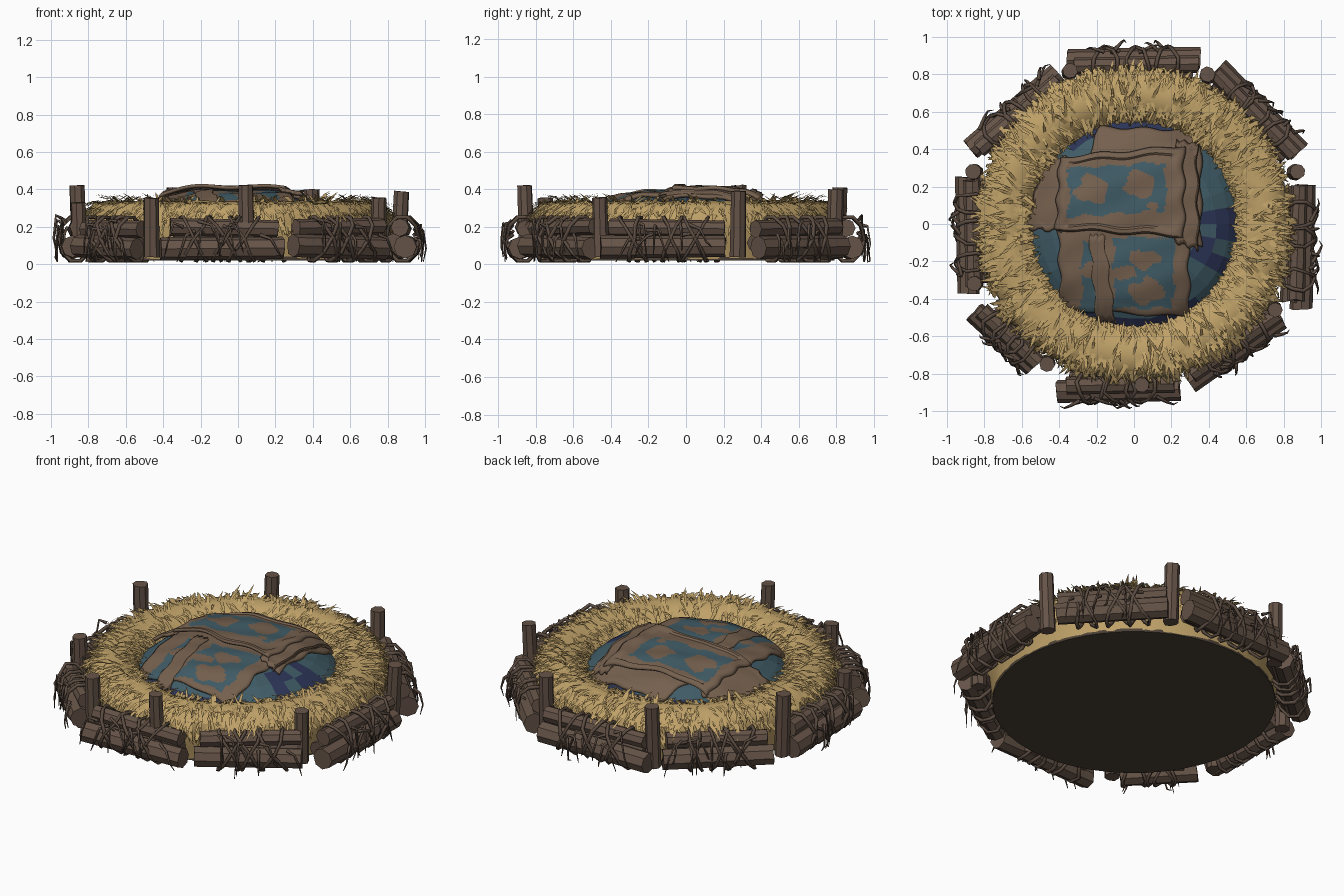
import bpy, bmesh, math, random
from mathutils import Vector

random.seed(7)
rnd = random.uniform
TAU = math.tau
cube = bpy.data.objects.get("Cube")
if cube:
    bpy.data.objects.remove(cube, do_unlink=True)


def material(name, srgb):
    m = bpy.data.materials.new(name)
    col = [(c / 255) ** 2.2 for c in srgb] + [1]
    m.diffuse_color = col
    m.use_nodes = True
    m.node_tree.nodes["Principled BSDF"].inputs["Base Color"].default_value = col
    return m


STRAW = material("straw", (190, 160, 104))
WOOD = material("wood_brown", (101, 84, 73))
TWINE = material("twine_brown", (92, 77, 67))
CLOTH = material("cloth_brown", (116, 96, 79))
TEAL = material("paint_teal", (66, 92, 102))
NAVY = material("cushion_navy", (48, 56, 88))
BASE = material("base_dark", (76, 66, 56))


def finish(name, bm, mats, smooth=False):
    mesh = bpy.data.meshes.new(name)
    bm.to_mesh(mesh)
    bm.free()
    ob = bpy.data.objects.new(name, mesh)
    bpy.context.collection.objects.link(ob)
    for m in mats:
        mesh.materials.append(m)
    if smooth:
        bpy.ops.object.select_all(action='DESELECT')
        ob.select_set(True)
        bpy.context.view_layer.objects.active = ob
        bpy.ops.object.shade_smooth_by_angle(angle=math.radians(40))
    return ob


def polar(r, a, z):
    return Vector((r * math.cos(a), r * math.sin(a), z))


def lathe(bm, profile, steps, bump=0.0):
    rings = []
    for i in range(steps):
        a = TAU * i / steps
        rings.append([bm.verts.new(polar(r + rnd(-bump, bump), a, z + rnd(-bump, bump)))
                      for r, z in profile])
    for i in range(steps):
        p, q = rings[i], rings[(i + 1) % steps]
        for j in range(len(profile) - 1):
            bm.faces.new((p[j], q[j], q[j + 1], p[j + 1]))


# Straw ring body
RING = [(.53, .17), (.555, .25), (.61, .31), (.69, .338), (.77, .32),
        (.82, .27), (.83, .2), (.80, .1), (.79, .03)]
bm = bmesh.new()
lathe(bm, RING[::-1], 72, .005)
finish("straw_ring", bm, [STRAW], True)

# Loose straw blades combed inward and outward over the ring
bm = bmesh.new()
for i in range(2600):
    t = rnd(0.2, 5.9)
    k = int(t)
    a = rnd(0, TAU)
    p0, p1 = polar(RING[k][0], a, RING[k][1]), polar(RING[k + 1][0], a, RING[k + 1][1])
    base = p0.lerp(p1, t - k)
    along = (p1 - p0).normalized()
    side = Vector((-math.sin(a), math.cos(a), 0))
    normal = side.cross(along)
    if normal.dot(base - polar(.69, a, .2)) < 0:
        normal.negate()
    flow = 1 if t + rnd(-.8, .8) > 2.8 else -1
    d = (along * flow + side * rnd(-.6, .6)).normalized()
    w = d.cross(normal) * rnd(.006, .012)
    length = rnd(.06, .13)
    mid = base + d * length * .55 + normal * rnd(.008, .02)
    tip = base + d * length + normal * rnd(-.012, .022)
    v = [bm.verts.new(p) for p in (base - w, base + w, mid + w * .8, mid - w * .8, tip)]
    bm.faces.new((v[0], v[1], v[2], v[3]))
    bm.faces.new((v[3], v[2], v[4]))
finish("straw_blades", bm, [STRAW])

# Underside disc
bm = bmesh.new()
bmesh.ops.create_cone(bm, cap_ends=True, segments=48, radius1=.79, radius2=.79, depth=.02)
bmesh.ops.translate(bm, verts=bm.verts, vec=(0, 0, .03))
finish("base_disc", bm, [BASE])


# Logs, each a rough eight-sided cylinder between two points
def log(bm, a, b, radius):
    axis = b - a
    made = bmesh.ops.create_cone(bm, cap_ends=True, segments=8, radius1=radius,
                                 radius2=radius * rnd(.9, 1), depth=axis.length)["verts"]
    rot = axis.to_track_quat('Z', 'Y')
    for v in made:
        v.co *= 1 + rnd(-.02, .02)
        v.co = rot @ v.co + (a + b) / 2


SECTIONS = [((-.38, -.88), (.21, -.87)), ((.31, -.82), (.77, -.5)),
            ((.88, -.42), (.9, .21)), ((.86, .39), (.45, .81)),
            ((.35, .87), (-.32, .86)), ((-.41, .78), (-.85, .4)),
            ((-.88, .25), (-.87, -.35)), ((-.82, -.48), (-.53, -.75))]
logs = bmesh.new()
twine = bpy.data.curves.new("lashings", 'CURVE')
twine.dimensions = '3D'
twine.bevel_depth = .011
twine.bevel_resolution = 0
twine.use_fill_caps = True
twine.materials.append(TWINE)


def strand(points, cyclic, taper=1.0):
    s = twine.splines.new('POLY')
    s.points.add(len(points) - 1)
    for i, (sp, p) in enumerate(zip(s.points, points)):
        sp.co = (p.x, p.y, max(p.z, .012), 1)
        sp.radius = 1 - (1 - taper) * i / (len(points) - 1)
    s.use_cyclic_u = cyclic


UP = Vector((0, 0, 1))
for (ax, ay), (bx, by) in SECTIONS:
    a, b = Vector((ax, ay, 0)), Vector((bx, by, 0))
    u = (b - a).normalized()
    n = u.cross(UP)
    span = (b - a).length
    # Stacked bundle: thick lower log, thinner upper log, inner filler
    for off, z, rad, ext in ((.015, .09, .062, .02), (-.015, .195, .048, 0), (-.05, .12, .05, -.02)):
        log(logs, a - u * (ext + rnd(-.02, .02)) + n * off + UP * (z + rnd(-.01, .01)),
            b + u * (ext + rnd(-.02, .02)) + n * off + UP * (z + rnd(-.01, .01)), rad)
    # Crossed loops of twine
    for f in (.28, .5, .74):
        c = a.lerp(b, f + rnd(-.06, .06)) + UP * .135
        for tilt in (-1, 1):
            k = tilt * rnd(.03, .09)
            strand([c + u * (k * math.sin(p) + rnd(-.01, .01)) + n * (.088 * math.cos(p) - .005)
                    + UP * .122 * math.sin(p) for p in (TAU * i / 10 for i in range(10))], True)
    # Frayed loose ends
    for i in range(9):
        s = a.lerp(b, rnd(.12, .88)) + n * rnd(.04, .07) + UP * rnd(.12, .25)
        lean = u * rnd(-.07, .07)
        reach = rnd(.02, .055)
        strand([s, s + lean + n * reach * .7 + UP * rnd(-.03, .03),
                s + lean * 1.6 + n * reach - UP * rnd(.06, .13),
                s + lean * 2 + n * reach * rnd(.6, 1.1) - UP * rnd(.12, .2)], False, .2)
finish("log_bundles", logs, [WOOD])
lash = bpy.data.objects.new("lashings", twine)
bpy.context.collection.objects.link(lash)
bpy.ops.object.select_all(action='DESELECT')
lash.select_set(True)
bpy.context.view_layer.objects.active = lash
bpy.ops.object.convert(target='MESH')

# Upright posts between the bundles
POSTS = [(-.86, .28, .42), (-.86, -.32, .33), (-.47, -.75, .355), (.05, -.86, .42),
         (.76, -.46, .355), (.87, .28, .39), (.4, .8, .4), (-.35, .82, .41)]
bm = bmesh.new()
for x, y, top in POSTS:
    foot = Vector((x * .985, y * .985, .04))
    log(bm, foot, Vector((x + rnd(-.01, .01), y, top)), .044)
finish("posts", bm, [WOOD])


# Cushion dome with patches of two blues
def dome(x, y):
    return .37 - 1.3 * (x * x + y * y) ** 2


bm = bmesh.new()
radii = (.59, .56, .51, .44, .34, .2, .04)
lathe(bm, [(r, dome(r, 0)) for r in radii], 36, .004)
for f in bm.faces:
    c = f.calc_center_median()
    ang = math.atan2(c.y, c.x)
    right_patch = -.55 < ang < .2 and math.sin(ang * 9 + c.x * 14) > -.45
    rim = c.length > .58 and abs(c.y) > .4
    f.material_index = int(right_patch or rim)
finish("cushion", bm, [TEAL, NAVY])


# Cloth panels draped over the cushion, painted by a position rule
def diamond(x, y, cx, cy, w, h):
    return abs((x - cx) / w) ** 1.5 + abs((y - cy) / h) ** 1.5 < 1 + .25 * math.sin(x * 50 + y * 30)


def box(x, y, x0, x1, y0, y1):
    wob = .008 * math.sin(x * 37 + y * 29)
    return x0 < x + wob < x1 and y0 < y + wob < y1


def flap_paint(x, y):
    y -= .06 * x
    blobs = diamond(x, y, -.22, .2, .095, .085) or diamond(x, y, .03, .21, .09, .085)
    specks = diamond(x, y, .1, .09, .035, .02)
    return box(x, y, -.35, .17, .06, .32) and not blobs and not specks


def front_paint(x, y):
    blobs = diamond(x, y, .05, -.19, .09, .055) or diamond(x, y, .07, -.36, .1, .07)
    frame = box(x, y, -.11, .21, -.45, -.07) and not box(x, y, -.11, .0, -.29, -.23)
    strip = box(x, y, -.28, -.2, -.5, -.09) and not diamond(x, y, -.24, -.25, .05, .05)
    return (frame and not blobs) or strip


def panel(name, corners, lift, hem, paint=None, n=44):
    c00, c10, c11, c01 = [Vector(c) for c in corners]
    bm = bmesh.new()
    grid = []
    for j in range(n + 1):
        row = []
        for i in range(n + 1):
            s, t = i / n, j / n
            p = c00.lerp(c10, s).lerp(c01.lerp(c11, s), t)
            p += Vector((.008 * math.sin(t * 17 + lift * 90), .008 * math.sin(s * 15 + lift * 70)))
            edge = min(s, 1 - s, t, 1 - t)
            z = dome(*p) + lift + (hem if .015 < edge < .08 else 0)
            z += .004 * math.sin(p.x * 19 + p.y * 11) + .003 * math.sin(p.y * 31 - p.x * 13)
            row.append(bm.verts.new((p.x, p.y, z)))
        grid.append(row)
    for j in range(n):
        for i in range(n):
            f = bm.faces.new((grid[j][i], grid[j][i + 1], grid[j + 1][i + 1], grid[j + 1][i]))
            c = f.calc_center_median()
            f.material_index = int(bool(paint and paint(c.x, c.y)))
    ob = finish(name, bm, [CLOTH, TEAL], True)
    mod = ob.modifiers.new("thickness", 'SOLIDIFY')
    mod.thickness = .016
    mod.offset = -1


panel("back_cloth", ((-.4, -.02), (.36, -.12), (.36, .5), (-.18, .52)), .018, .004)
panel("front_cloth", ((-.39, -.46), (.3, -.5), (.29, .02), (-.41, .02)), .022, .003, front_paint)
panel("front_fold", ((-.2, -.52), (-.1, -.53), (-.16, -.06), (-.24, -.06)), .03, 0, None, 12)
panel("left_flap", ((-.58, -.03), (-.39, -.04), (-.35, .36), (-.48, .36)), .03, .006, None, 24)
panel("right_fold", ((.22, -.1), (.35, -.14), (.34, .43), (.22, .45)), .036, .008, None, 24)
panel("top_flap", ((-.42, -.03), (.27, -.07), (.27, .42), (-.4, .36)), .045, .01, flap_paint)
